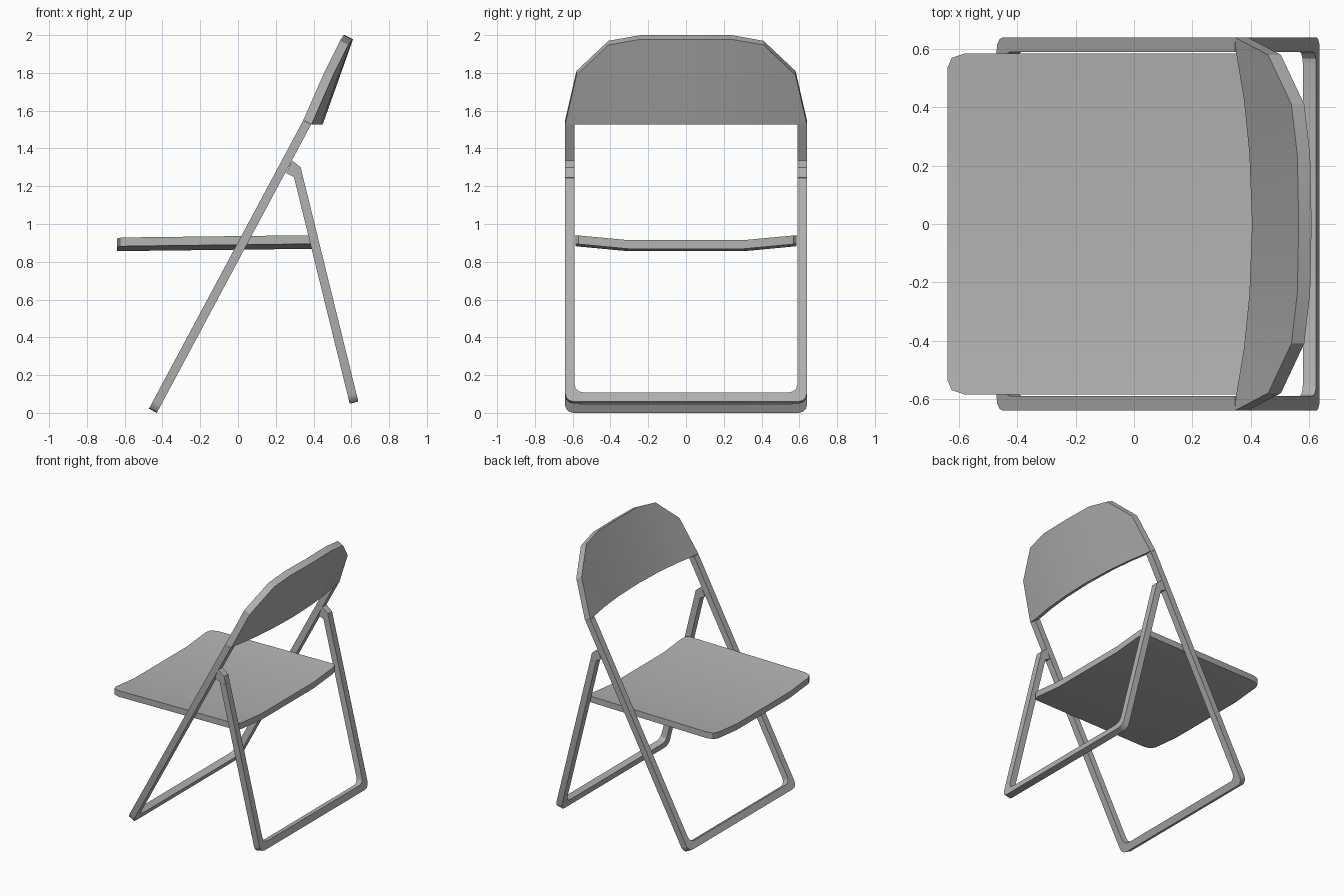
import bpy, bmesh, math
from mathutils import Vector

cube = bpy.data.objects.get("Cube")
if cube:
    bpy.data.objects.remove(cube, do_unlink=True)

GREY = (0.45, 0.45, 0.45, 1)
grey = bpy.data.materials.new("grey")
grey.use_nodes = True
grey.diffuse_color = GREY
grey.node_tree.nodes["Principled BSDF"].inputs["Base Color"].default_value = GREY

OUT, BAR = 0.64, 0.047      # half width of the frames, bar thickness
INN = OUT - 0.05


def slab(name, pairs, offset):
    """Strip of faces between paired points, thickened along offset."""
    bm = bmesh.new()
    rows = [[bm.verts.new(p) for p in pair] for pair in pairs]
    for (a, b), (c, d) in zip(rows, rows[1:]):
        bm.faces.new((a, b, d, c))
    bmesh.ops.remove_doubles(bm, verts=bm.verts[:], dist=0.0005)
    grown = bmesh.ops.extrude_face_region(bm, geom=bm.faces[:], use_keep_orig=True)
    moved = [g for g in grown["geom"] if isinstance(g, bmesh.types.BMVert)]
    bmesh.ops.translate(bm, verts=moved, vec=offset)
    bmesh.ops.recalc_face_normals(bm, faces=bm.faces[:])
    mesh = bpy.data.meshes.new(name)
    bm.to_mesh(mesh)
    bm.free()
    mesh.materials.append(grey)
    obj = bpy.data.objects.new(name, mesh)
    bpy.context.collection.objects.link(obj)
    bpy.ops.object.select_all(action='DESELECT')
    obj.select_set(True)
    bpy.context.view_layer.objects.active = obj
    bpy.ops.object.shade_smooth_by_angle(angle=math.radians(30))
    return obj


def both_sides(half):
    """Repeat pairs, listed from +y towards the middle, on the -y side."""
    flip = [[Vector((p[0], -p[1], p[2])) for p in pair] for pair in half if pair[0][1] > 0]
    return [[Vector(p) for p in pair] for pair in half] + flip[::-1]


def u_frame(name, start, along, length):
    """U-shaped frame lying in a tilted plane, with rounded lower corners."""
    u = Vector(along).normalized()
    forward = Vector((-u.z, 0, u.x)) * BAR

    def at(y, s):
        return Vector(start) + u * s + Vector((0, y, 0))

    half = [(at(OUT, length), at(INN, length))]
    r = 0.045
    for i in range(4):
        a = math.pi / 6 * i
        dy, ds = r * math.cos(a), r * math.sin(a)
        half.append((at(OUT - r + dy, r - ds), at(INN - r + dy, 0.05 + r - ds)))
    slab(name, both_sides(half), forward)


# Long frame that carries the backrest, and the rear legs
u_frame("front_frame", (-0.43, 0, 0), (0.472, 0, 0.882), 1.732)
u_frame("rear_frame", (0.637, 0, 0.06), (-0.239, 0, 0.971), 1.22)

# Bent upper ends of the rear legs
hook = [((0.345, 1.245), (0.300, 1.233)),
        ((0.332, 1.300), (0.295, 1.250)),
        ((0.285, 1.337), (0.255, 1.270))]
for side, y in (("left", INN), ("right", -OUT)):
    slab("rear_leg_hook_" + side,
         [[(x, y, z) for x, z in pair] for pair in hook], (0, OUT - INN, 0))


# Dished seat with clipped corners
def seat_point(x, y):
    rise = max(0, abs(y) - 0.31) / 0.275 * 0.026
    return (x, y, 0.91 + rise + 0.012 * x)


seat = [(0.585, -0.58, 0.385), (0.57, -0.625, 0.402), (0.535, -0.64, 0.41), (0.31, -0.64, 0.41)]
slab("seat", both_sides([[seat_point(a, y), seat_point(b, y)] for y, a, b in seat]),
     (0, 0, -0.046))

# Curved backrest: lower edge bows backwards, upper edge is a faceted arch
LOW = 1.55
back = [((0.346, OUT, LOW), (0.346, OUT, LOW)),
        ((0.350, INN, LOW), (0.460, 0.58, 1.81)),
        ((0.378, 0.42, LOW), (0.540, 0.41, 1.97)),
        ((0.396, 0.24, LOW), (0.560, 0.24, 2.0)),
        ((0.405, 0, LOW), (0.565, 0, 2.0))]
slab("backrest", both_sides(back), (0.044, 0, -0.022))
